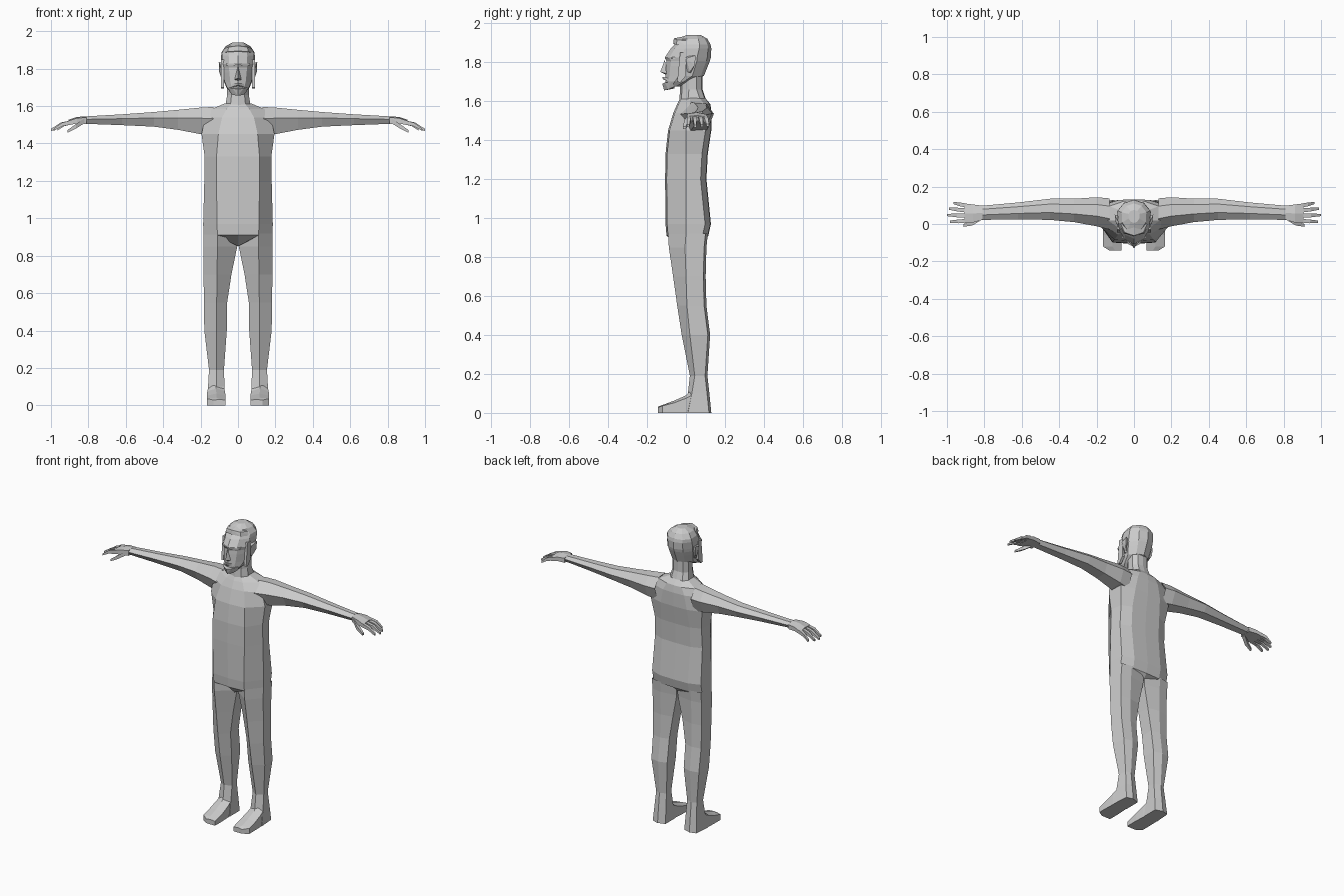
import bpy, bmesh

grey = bpy.data.materials.new("plain grey")
grey.diffuse_color = (0.6, 0.6, 0.6, 1)


def finish(name, bm, mirror):
    bmesh.ops.recalc_face_normals(bm, faces=bm.faces)
    me = bpy.data.meshes.new(name)
    bm.to_mesh(me)
    bm.free()
    me.materials.append(grey)
    ob = bpy.data.objects.new(name, me)
    bpy.context.collection.objects.link(ob)
    if mirror:
        mod = ob.modifiers.new("mirror", 'MIRROR')
        mod.use_clip = False
        mod.use_mirror_merge = False
    return ob


def loft(name, rings, mirror=False, caps=(True, True)):
    """Skin a row of rings with equal point counts."""
    bm = bmesh.new()
    rows = [[bm.verts.new(p) for p in r] for r in rings]
    n = len(rows[0])
    for a, b in zip(rows, rows[1:]):
        for i in range(n):
            j = (i + 1) % n
            bm.faces.new((a[i], a[j], b[j], b[i]))
    if caps[0]:
        bm.faces.new(rows[0])
    if caps[1]:
        bm.faces.new(rows[-1])
    return finish(name, bm, mirror)


def hull(name, pts, mirror=False):
    """Small faceted solid around a few points."""
    bm = bmesh.new()
    for p in pts:
        bm.verts.new(p)
    res = bmesh.ops.convex_hull(bm, input=bm.verts)
    bmesh.ops.delete(bm, geom=[v for v in bm.verts if not v.link_faces], context='VERTS')
    return finish(name, bm, mirror)


def whole(half):
    """Complete a half ring whose first and last points lie on x = 0."""
    return half + [(-x, y, z) for x, y, z in half[-2:0:-1]]


# Torso: z, half width, front edge x, front y, side y, back y
torso = []
for z, w, xf, yf, ys, yb in [
        (0.91, 0.185, 0.11, -0.100, 0.00, 0.115), (0.97, 0.186, 0.112, -0.105, 0.00, 0.128),
        (1.20, 0.180, 0.115, -0.107, 0.00, 0.105), (1.33, 0.178, 0.115, -0.105, 0.00, 0.112),
        (1.45, 0.195, 0.105, -0.092, 0.00, 0.130), (1.54, 0.175, 0.085, -0.065, 0.00, 0.132),
        (1.585, 0.140, 0.06, -0.045, 0.02, 0.125), (1.615, 0.068, 0.035, -0.030, 0.02, 0.100)]:
    torso.append(whole([(0, yf, z), (xf, yf + 0.008, z), (w, ys, z), (w * 0.95, yb - 0.03, z),
                        (xf * 0.9, yb - 0.003, z), (0, yb, z)]))
crotch = [(x * 0.8, y * 0.45 + 0.01, 0.85 + 0.4 * abs(x)) for x, y, z in torso[0]]
loft("torso", [crotch] + torso)

# Neck
neck = []
for z, w, yf, yb in [(1.60, 0.068, -0.035, 0.105), (1.66, 0.058, -0.03, 0.085),
                     (1.76, 0.058, -0.03, 0.085)]:
    neck.append(whole([(0, yf, z), (w * 0.6, yf + 0.01, z), (w, yf + 0.045, z),
                       (w, yb - 0.03, z), (w * 0.6, yb - 0.005, z), (0, yb, z)]))
loft("neck", neck, caps=(False, False))

# Head: z, half width, front y, back y
head = []
for z, w, yf, yb in [(1.675, 0.040, -0.098, -0.03), (1.70, 0.062, -0.105, 0.03),
                     (1.73, 0.075, -0.105, 0.092), (1.78, 0.084, -0.102, 0.112),
                     (1.805, 0.087, -0.100, 0.122), (1.825, 0.089, -0.108, 0.128),
                     (1.87, 0.090, -0.078, 0.130), (1.89, 0.087, -0.060, 0.126),
                     (1.92, 0.066, -0.048, 0.110), (1.94, 0.030, 0.005, 0.075)]:
    d = yb - yf
    head.append(whole([(0, yf, z), (w * 0.55, yf + 0.1 * d, z), (w * 0.95, yf + 0.35 * d, z),
                       (w, yf + 0.7 * d, z), (w * 0.6, yb - 0.08 * d, z), (0, yb, z)]))
loft("head", head)

# Hair band along the forehead
hull("hair_fringe", [(s * x, y, z) for s in (-1, 1) for x, y, z in
     [(0, -0.066, 1.895), (0, -0.062, 1.922), (0.055, -0.05, 1.89), (0.05, -0.045, 1.915),
      (0.08, 0.0, 1.885), (0.07, 0.0, 1.91), (0, 0, 1.935)]])

# Face details
hull("nose", [(0, -0.108, 1.815), (0, -0.132, 1.75), (0.018, -0.1, 1.742),
              (-0.018, -0.1, 1.742), (0, -0.1, 1.735)])
hull("moustache", [(0, -0.122, 1.725), (0, -0.118, 1.712), (0.04, -0.088, 1.70),
                   (-0.04, -0.088, 1.70), (0.03, -0.095, 1.72), (-0.03, -0.095, 1.72)])
hull("beard", [(s * x, y, z) for s in (-1, 1) for x, y, z in
     [(0, -0.122, 1.69), (0, -0.112, 1.655), (0.03, -0.108, 1.695), (0.028, -0.092, 1.66),
      (0.052, -0.075, 1.70), (0.045, -0.06, 1.675), (0, -0.06, 1.665)]])
hull("eyebrow", [(x, y + d, z + h) for x, y, z in [(0.015, -0.107, 1.817), (0.065, -0.073, 1.817)]
                 for d in (0, 0.02) for h in (0, 0.01)], True)
hull("sideburn", [(x, y, z) for x in (0.074, 0.09) for y, z in
                  [(-0.03, 1.85), (0.0, 1.85), (-0.025, 1.74), (0.0, 1.73),
                   (-0.045, 1.70), (-0.03, 1.695)]], True)
hull("ear", [(0.08, 0.0, 1.83), (0.08, 0.045, 1.83), (0.075, 0.005, 1.75), (0.075, 0.025, 1.745),
             (0.096, 0.0, 1.82), (0.103, 0.05, 1.835), (0.101, 0.045, 1.785),
             (0.09, 0.02, 1.75)], True)

# Arms: x, front y, back y, bottom z, top z
arm = []
for x, yf, yb, zb, zt in [(0.13, -0.03, 0.137, 1.44, 1.595), (0.20, -0.012, 0.143, 1.45, 1.592),
                          (0.32, 0.010, 0.135, 1.473, 1.580), (0.45, 0.022, 0.135, 1.490, 1.568),
                          (0.62, 0.025, 0.115, 1.498, 1.556), (0.81, 0.022, 0.098, 1.505, 1.545)]:
    d, h = yb - yf, zt - zb
    arm.append([(x, yf, zb + 0.6 * h), (x, yf + 0.35 * d, zt), (x, yf + 0.75 * d, zt - 0.03 * h),
                (x, yb, zb + 0.6 * h), (x, yf + 0.8 * d, zb + 0.05 * h), (x, yf + 0.25 * d, zb)])
loft("arm", arm, True, (False, False))

# Palm
palm = []
for x, yf, yb, zb, zt in [(0.81, 0.022, 0.098, 1.505, 1.545), (0.86, 0.008, 0.104, 1.507, 1.542),
                          (0.905, 0.004, 0.110, 1.498, 1.527)]:
    palm.append([(x, yf, zb), (x, yf, zt - 0.006), (x, (yf + yb) / 2, zt),
                 (x, yb, zt - 0.01), (x, yb, zb)])
loft("palm", palm, True)


def finger(name, path):
    """Square tapering digit along x: x, y, z, half thickness."""
    loft(name, [[(x, y - r, z - r), (x, y + r, z - r), (x, y + r, z + r), (x, y - r, z + r)]
                for x, y, z, r in path], True)


for i, (y0, y1, tip) in enumerate([(0.016, 0.012, 0.985), (0.044, 0.048, 1.0),
                                   (0.072, 0.082, 0.99), (0.098, 0.112, 0.965)]):
    finger("finger_%d" % (i + 1), [(0.895, y0, 1.512, 0.011),
                                  (0.5 * (0.895 + tip), (y0 + y1) / 2, 1.502, 0.010),
                                  (tip, y1, 1.472 + 0.1 * (1 - tip), 0.006)])
finger("thumb", [(0.82, 0.032, 1.522, 0.013), (0.865, 0.004, 1.493, 0.012),
                 (0.912, -0.008, 1.464, 0.007)])

# Legs: z, inner x, front edge x, outer x, front y, side y, back y
leg = []
for z, xi, xm, xo, yf, ys, yb in [
        (0.92, 0.004, 0.11, 0.185, -0.092, 0.000, 0.112), (0.85, 0.004, 0.11, 0.185, -0.088, -0.005, 0.105),
        (0.70, 0.035, 0.112, 0.184, -0.066, 0.000, 0.101), (0.55, 0.058, 0.114, 0.182, -0.045, 0.005, 0.105),
        (0.40, 0.060, 0.115, 0.180, -0.022, 0.020, 0.124), (0.19, 0.075, 0.115, 0.155, 0.020, 0.045, 0.110),
        (0.10, 0.072, 0.115, 0.160, 0.010, 0.030, 0.120), (0.0, 0.068, 0.115, 0.166, 0.000, 0.010, 0.130)]:
    leg.append([(xm, yf, z), (xo, ys, z), (xo - 0.008, yb - 0.012, z), (xm, yb, z),
                (xi, yb - 0.015, z), (xi, ys, z)])
loft("leg", leg, True, (False, True))

# Feet: y, inner x, outer x, side height, ridge height
foot = []
for y, xi, xo, hs, hr in [(0.03, 0.074, 0.160, 0.09, 0.125), (0.0, 0.070, 0.164, 0.075, 0.09),
                          (-0.06, 0.066, 0.166, 0.052, 0.063), (-0.12, 0.066, 0.166, 0.036, 0.041),
                          (-0.143, 0.068, 0.130, 0.028, 0.032)]:
    foot.append([(xi, y, 0), (xi, y, hs), ((xi + xo) / 2, y, hr), (xo, y, hs), (xo, y, 0)])
loft("foot", foot, True, (False, True))
